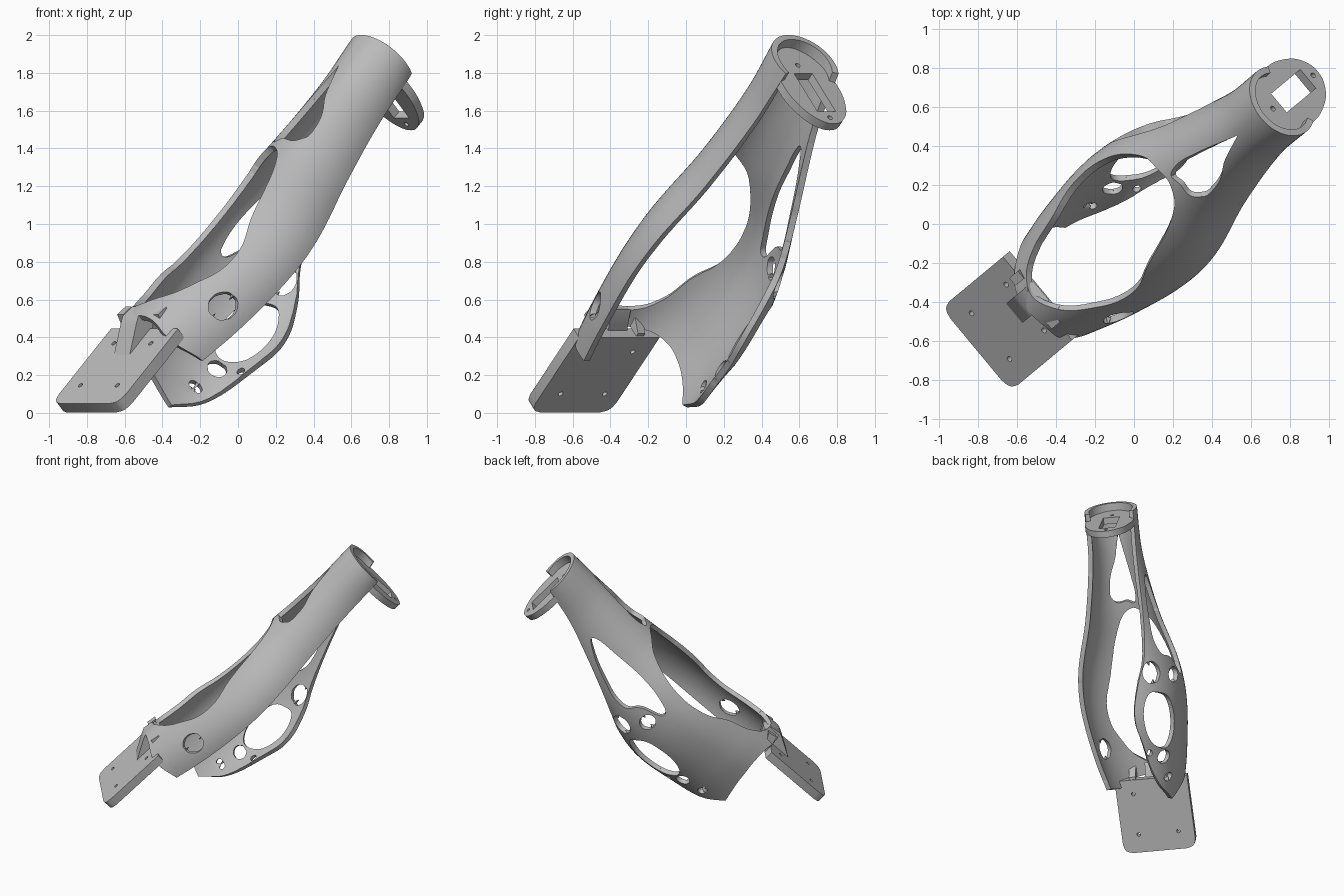
import bpy, bmesh
from math import radians, sin, cos, pi
from mathutils import Vector, Matrix

if "Cube" in bpy.data.objects:
    bpy.data.objects.remove(bpy.data.objects["Cube"])

# Leg frame: side (across), axis (up the leg), face (out of the open front)
turn, tilt = radians(39.7), radians(44)
heading = Vector((cos(turn), sin(turn), 0))
side = Vector((sin(turn), -cos(turn), 0))
axis = heading * cos(tilt) + Vector((0, 0, sin(tilt)))
face = side.cross(axis)

grey = bpy.data.materials.new("plain grey")
grey.use_nodes = True
grey.diffuse_color = (0.5, 0.5, 0.5, 1)
grey.node_tree.nodes["Principled BSDF"].inputs["Base Color"].default_value = (0.5, 0.5, 0.5, 1)
parts = []


def add(name, data, frame=None):
    obj = bpy.data.objects.new(name, data)
    bpy.context.collection.objects.link(obj)
    data.materials.append(grey)
    if frame:
        obj.matrix_world = frame
    parts.append(obj)
    return obj


def flat_curve(name, loops, depth=0):
    """Filled outline with holes; each loop is (points, indices of sharp corners)."""
    curve = bpy.data.curves.new(name, 'CURVE')
    curve.dimensions, curve.fill_mode = '2D', 'BOTH'
    curve.extrude, curve.resolution_u = depth / 2, 8
    for points, corners in loops:
        spline = curve.splines.new('BEZIER')
        spline.bezier_points.add(len(points) - 1)
        spline.use_cyclic_u = True
        for i, (knot, p) in enumerate(zip(spline.bezier_points, points)):
            knot.co = (p[0], p[1], 0)
            kind = 'VECTOR' if i in corners else 'AUTO'
            knot.handle_left_type = knot.handle_right_type = kind
    return curve


def oval(x, y, rx, ry, n=8):
    return [(x + rx * cos(2 * pi * i / n), y + ry * sin(2 * pi * i / n)) for i in range(n)], ()


def frame(x, y, z, origin):
    m = Matrix((x, y, z)).transposed().to_4x4()
    m.translation = origin
    return m


# Shell cross-sections: station, half width, centre, front height, back depth
stations = [
    (-0.2, 0.29, 0.50, 0.36, 0.50),
    (0.1, 0.355, 0.50, 0.36, 0.49),
    (0.5, 0.405, 0.50, 0.355, 0.515),
    (0.8, 0.385, 0.50, 0.35, 0.46),
    (1.2, 0.28, 0.52, 0.31, 0.36),
    (1.65, 0.205, 0.58, 0.25, 0.25),
    (2.0, 0.20, 0.65, 0.20, 0.20),
]


def section(t):
    """Smooth interpolation of the cross-section at station t."""
    t = min(max(t, stations[0][0]), stations[-1][0])
    last = len(stations) - 1
    i = next(k for k in range(last) if t <= stations[k + 1][0])
    span = stations[i + 1][0] - stations[i][0]
    s = (t - stations[i][0]) / span

    def slope(k, j):
        lo, hi = stations[max(k - 1, 0)], stations[min(k + 1, last)]
        return (hi[j] - lo[j]) / (hi[0] - lo[0]) * span

    return [(2*s**3 - 3*s*s + 1) * stations[i][j] + (3*s*s - 2*s**3) * stations[i + 1][j]
            + (s**3 - 2*s*s + s) * slope(i, j) + (s**3 - s*s) * slope(i + 1, j)
            for j in range(1, 5)]


def wrap(angle, t):
    """Place an unrolled shell point (angle around, station along) in space."""
    width, centre, front, back = section(t)
    lift = front if cos(angle) > 0 else back
    return side * width * sin(angle) + axis * t + face * (centre + lift * cos(angle))


# Unrolled shell outline and openings, as (degrees around, station)
outline = [(115, 2), (100, 1.7), (92, 1.35), (90, 0.9), (90, 0.5), (88, 0.15), (84, -0.16),
           (50, -0.2), (20, -0.15), (-30, -0.15), (-60, -0.1), (-95, -0.11), (-125, -0.18),
           (-154, 0.07), (-164, 0.33), (-169, 0.53), (-163, 0.74), (-147, 0.97),
           (-135, 1.2), (-124, 1.5), (-116, 1.75), (-115, 2)]
front_opening = [(17, 1.04), (31, 0.67), (42, 0.37), (31, 0.15), (12, 0), (-25, -0.04),
                 (-43, 0.1), (-50, 0.28), (-63, 0.5), (-65, 0.75), (-54, 1), (-30, 1.14), (0, 1.16)]
upper_slit = [(-3, 1.78), (11, 1.6), (30, 1.33), (24, 1.26), (0, 1.235), (-21, 1.28), (-19, 1.45)]
side_window = [(-98, 1.5), (-86, 1.25), (-82, 1), (-86, 0.82), (-94, 0.72), (-106, 0.87),
               (-126, 1.02), (-123, 1.2), (-112, 1.42)]
calf_opening = [(-126, 0.32), (-148, 0.28), (-159, 0.45), (-156, 0.64), (-138, 0.68), (-124, 0.55)]
loops = [(outline, (0, 6, 12, 21)), (front_opening, ()), (upper_slit, (0,)), (side_window, ()),
         (calf_opening, ()), oval(-143, 0.84, 11, 0.08), oval(-112, 0.76, 9, 0.055),
         oval(-140, 0.18, 8, 0.05), oval(-134, 0.01, 6, 0.03), oval(-157, 0.24, 3, 0.025),
         oval(63, 0.13, 12, 0.08)]
loops = [([(radians(d), t) for d, t in pts], corners) for pts, corners in loops]

pattern = flat_curve("shell pattern", loops)
pattern_obj = bpy.data.objects.new("shell pattern", pattern)
bpy.context.collection.objects.link(pattern_obj)
graph = bpy.context.evaluated_depsgraph_get()
mesh = bpy.data.meshes.new_from_object(pattern_obj.evaluated_get(graph))
bpy.data.objects.remove(pattern_obj)

# Slice the flat pattern into a grid, then wrap it around the leg
bm = bmesh.new()
bm.from_mesh(mesh)
bmesh.ops.remove_doubles(bm, verts=bm.verts, dist=1e-5)
cuts = [((radians(d), 0, 0), (1, 0, 0)) for d in range(-170, 116, 5)]
cuts += [((0, -0.2 + 0.04 * i, 0), (0, 1, 0)) for i in range(1, 55)]
for point, normal in cuts:
    bmesh.ops.bisect_plane(bm, geom=bm.verts[:] + bm.edges[:] + bm.faces[:],
                           plane_co=point, plane_no=normal, dist=1e-5)
slanted = [e for e in bm.edges if len(e.link_faces) == 2
           and min(abs(c) for c in (e.verts[0].co - e.verts[1].co)[:2]) > 1e-4]
bmesh.ops.dissolve_edges(bm, edges=slanted, use_verts=False)
for v in bm.verts:
    v.co = wrap(v.co.x, v.co.y)
bmesh.ops.recalc_face_normals(bm, faces=bm.faces)
bm.normal_update()
core = axis * 0.7 + face * 0.5
outward = sum(f.normal.dot((f.calc_center_median() - core) - axis * axis.dot(f.calc_center_median() - core))
              * f.calc_area() for f in bm.faces)
if outward < 0:
    bmesh.ops.reverse_faces(bm, faces=bm.faces)
bm.to_mesh(mesh)
bm.free()
shell = add("leg_shell", mesh)
solid = shell.modifiers.new("thickness", 'SOLIDIFY')
solid.thickness, solid.offset = 0.035, -1

# Top mounting disc with a rectangular slot and two screw holes
slot = [(-0.065, 0.34), (0.06, 0.34), (0.06, 0.62), (-0.065, 0.62)]
disc = flat_curve("top_disc", [oval(0, 0.53, 0.185, 0.28, 12), (slot, range(4)),
                               oval(0, 0.295, 0.014, 0.014), oval(0, 0.68, 0.014, 0.014)], 0.05)
add("top_disc", disc, frame(side, face, -axis, axis * 1.92))

# Foot plate with rounded lower corners and four screw holes
left, right, low, high, r = -0.3, 0.255, -0.71, -0.14, 0.07
k = r * 0.29
plate_edge = [(left, high), (left, low + r), (left + k, low + k), (left + r, low),
              (right - r, low), (right - k, low + k), (right, low + r), (right, high)]
screws = [oval(x, y, 0.014, 0.014) for x in (-0.18, 0.125) for y in (-0.57, -0.25)]
plate = flat_curve("foot_plate", [(plate_edge, (0, 1, 3, 4, 6, 7))] + screws, 0.065)
add("foot_plate", plate, frame(side, axis, face, face * 0.722))

# Gusset joining the plate to the lower bridge of the shell
profile = [(-0.36, 0.74), (-0.14, 0.74), (-0.04, 0.8), (-0.07, 0.85), (-0.15, 0.86), (-0.19, 0.84)]
gusset = flat_curve("plate_gusset", [(profile, range(6))], 0.13)
add("plate_gusset", gusset, frame(axis, face, side, side * -0.04))

# Side ribs carrying the plate's upper edge up to the bridge
rib = [(-0.16, 0.70), (-0.12, 0.70), (-0.05, 0.83), (-0.12, 0.84)]
for name, x in (("left_rib", 0.12), ("right_rib", -0.17)):
    add(name, flat_curve(name, [(rib, range(4))], 0.05), frame(axis, face, side, side * x))

# Bake curves and modifiers to meshes and shade with sharp rims
bpy.ops.object.select_all(action='DESELECT')
for obj in parts:
    obj.select_set(True)
bpy.context.view_layer.objects.active = shell
bpy.ops.object.convert(target='MESH')
bpy.ops.object.shade_smooth_by_angle(angle=radians(35))
